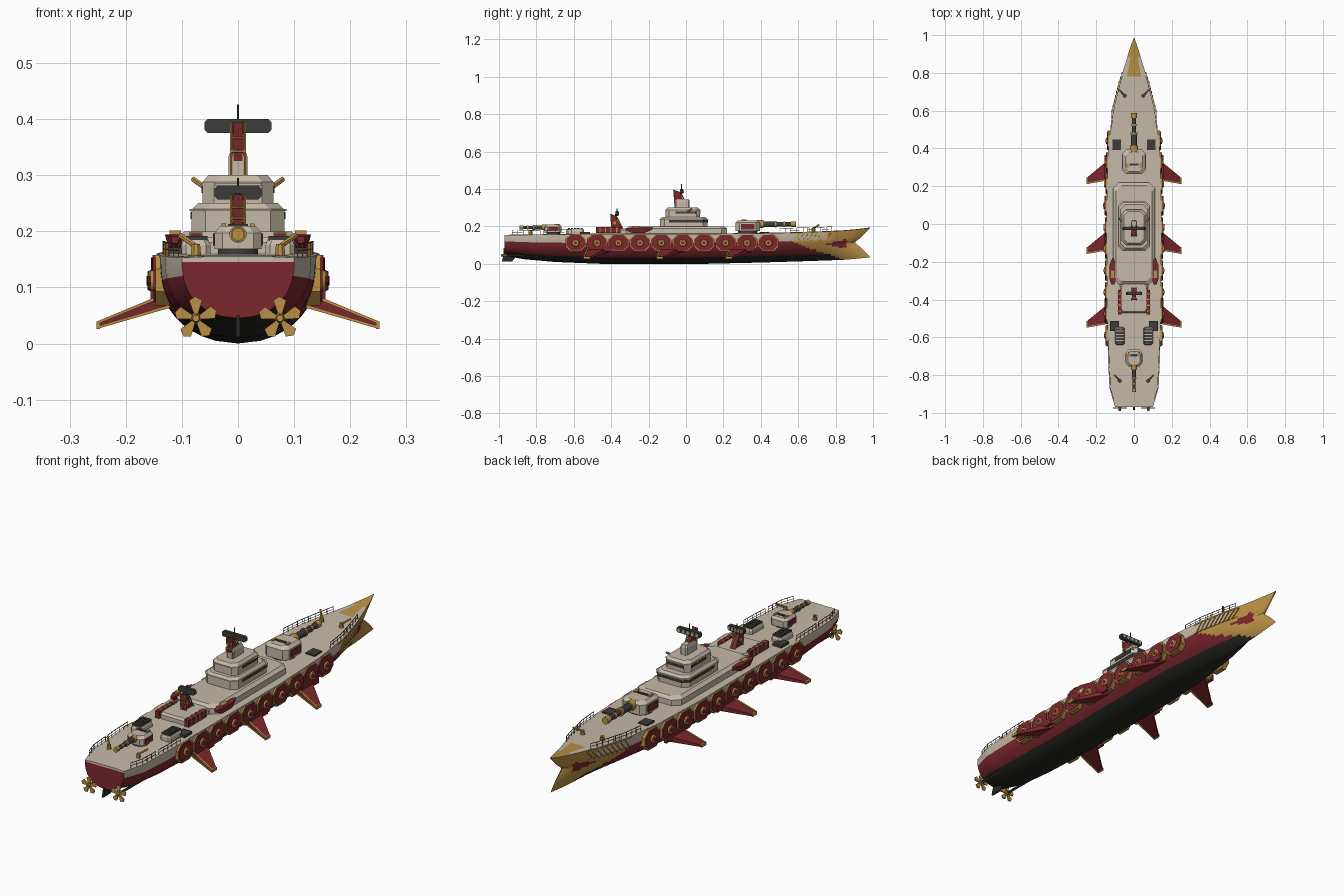
import bpy, bmesh, math
from mathutils import Vector

if "Cube" in bpy.data.objects:
    bpy.data.objects.remove(bpy.data.objects["Cube"])


def material(name, *rgb):
    m = bpy.data.materials.new(name)
    m.use_nodes = True
    m.diffuse_color = (*rgb, 1)
    m.node_tree.nodes["Principled BSDF"].inputs["Base Color"].default_value = (*rgb, 1)
    return m


BEIGE = material("cream paint", .56, .49, .39)
RED = material("deep red", .2, .02, .026)
GOLD = material("gold", .5, .28, .06)
DARK = material("dark grey", .046, .048, .042)
BLACK = material("keel black", .02, .02, .017)
SIDES = (1, -1)


def finish(bm, name, mats, smooth=False):
    bmesh.ops.recalc_face_normals(bm, faces=bm.faces)
    me = bpy.data.meshes.new(name)
    bm.to_mesh(me)
    bm.free()
    ob = bpy.data.objects.new(name, me)
    bpy.context.collection.objects.link(ob)
    for m in mats:
        me.materials.append(m)
    if smooth:
        bpy.ops.object.select_all(action='DESELECT')
        ob.select_set(True)
        bpy.context.view_layer.objects.active = ob
        bpy.ops.object.shade_smooth_by_angle(angle=math.radians(35))
    return ob


def loft(name, rings, mat, smooth=False):
    """Skin a list of equal rings and cap both ends."""
    bm = bmesh.new()
    rows = [[bm.verts.new(p) for p in r] for r in rings]
    n = len(rows[0])
    for a, b in zip(rows, rows[1:]):
        for i in range(n):
            bm.faces.new((a[i], a[(i + 1) % n], b[(i + 1) % n], b[i]))
    bm.faces.new(rows[0])
    bm.faces.new(rows[-1])
    return finish(bm, name, [mat], smooth)


def plan(y0, y1, hw, ch, z, cx=0):
    """Rectangle in plan with chamfered corners."""
    pts = [(hw, y0 + ch), (hw, y1 - ch), (hw - ch, y1), (ch - hw, y1),
           (-hw, y1 - ch), (-hw, y0 + ch), (ch - hw, y0), (hw - ch, y0)]
    return [(cx + x, y, z) for x, y in pts]


def house(name, y0, y1, hw, z0, z1, ch=.02, slope=.008, mat=BEIGE, cx=0):
    zm = z1 - min(.012, (z1 - z0) * .3)
    return loft(name, [plan(y0, y1, hw, ch, z0, cx), plan(y0, y1, hw, ch, zm, cx),
                       plan(y0 + slope, y1 - slope, hw - slope, ch, z1, cx)], mat)


def box(name, c, s, mat):
    x, y, z = c
    a, b, h = (v / 2 for v in s)
    return loft(name, [[(x + i * a, y + j * b, z + k * h) for i, j in
                        ((1, 1), (-1, 1), (-1, -1), (1, -1))] for k in (-1, 1)], mat)


def rod(name, p, q, r, mat, sides=8, r2=None):
    p, q = Vector(p), Vector(q)
    rot = (q - p).to_track_quat('Z', 'Y')
    ring = [Vector((math.cos(t), math.sin(t), 0)) for t in
            ((i + .5) * math.tau / sides for i in range(sides))]
    return loft(name, [[p + rot @ (v * r) for v in ring],
                       [q + rot @ (v * (r2 or r)) for v in ring]], mat, sides > 8)


def slab(name, pts, axis, a, b, mat):
    """Extrude a flat outline along x or y."""
    return loft(name, [[(d, u, v) if axis == 'x' else (u, d, v) for u, v in pts]
                       for d in (a, b)], mat)


# Hull lines: y, half width, keel height, deck height
LINES = [(-.97, .1, .045, .153), (-.87, .13, .025, .155), (-.7, .138, .01, .157),
         (-.45, .143, 0, .16), (.1, .145, 0, .16), (.4, .136, .007, .163),
         (.6, .115, .013, .168), (.75, .078, .018, .173), (.85, .045, .022, .178),
         (.92, .025, .028, .184), (.985, .002, .035, .193)]


def lines(y):
    for a, b in zip(LINES, LINES[1:]):
        if y <= b[0]:
            t = (y - a[0]) / (b[0] - a[0])
            return [p + (q - p) * t for p, q in zip(a[1:], b[1:])]
    return LINES[-1][1:]


LEVELS = [0, .03, .08, .15, .22, .3, .4, .46, .52, .58, .64, .7, .78, .86, .93, 1]


def hull_point(y, v, side):
    w, keel, deck = lines(y)
    bow = min(1, max(0, (y - .3) / .6))
    x = w * math.sqrt(1 - (1 - v) ** 2.6) ** (1 + 1.2 * bow)
    notch = .088 * (1 - abs(2 * v - 1) ** .8) * max(0, (y - .6) / .385) ** 2
    return side * x, y - notch, keel + v * (deck - keel)


def side_colour(c, v):
    if v > .7 and c.y < .76:
        return 0
    wedge = abs(c.z - .105) < (c.y - .75) * .25 and c.y < .86
    if c.y > .58 + 3 * max(0, .11 - c.z) and not wedge:
        return 2
    return 3 if v < .22 and c.y < .82 else 1


def build_hull():
    bm = bmesh.new()
    count, rows = 96, []
    for i in range(count + 1):
        y = -.97 + 1.955 * i / count
        pts = [hull_point(y, v, -1) for v in reversed(LEVELS)] + [hull_point(y, v, 1) for v in LEVELS]
        w, _, deck = lines(y)
        pts += [(w * k, y, deck + .002) for k in (.55, -.55)]
        rows.append([bm.verts.new(p) for p in pts])
    n, m = len(rows[0]), len(LEVELS)
    for a, b in zip(rows, rows[1:]):
        for j in range(n):
            k = (j + 1) % n
            f = bm.faces.new((a[j], a[k], b[k], b[j]))
            c = f.calc_center_median()
            if j >= 2 * m - 1:
                f.material_index = 2 if c.y > .88 or (c.y > .78 and j == 2 * m) else 0
            else:
                i = m - 2 - j if j < m - 1 else max(0, j - m)
                f.material_index = side_colour(c, (LEVELS[i] + LEVELS[i + 1]) / 2)
    # transom
    s = rows[0]
    for i in range(m - 1):
        f = bm.faces.new((s[m - 1 - i], s[m - 2 - i], s[m + i + 1], s[m + i]))
        f.material_index = 0 if LEVELS[i] > .9 else 1
    bm.faces.new((s[0], s[2 * m - 1], s[2 * m], s[2 * m + 1]))
    bmesh.ops.remove_doubles(bm, verts=bm.verts, dist=1e-5)
    finish(bm, "hull", [BEIGE, RED, GOLD, BLACK], True)


build_hull()

# Side armour panels with medallions
for s in SIDES:
    for i in range(10):
        y = -.59 + i * .1145
        x = s * (lines(y)[0] + .002)

        def octagon(hw, z0, z1, ch):
            return [(q, p) for q, _, p in [(y + u, 0, v) for u, v in (
                (hw, z0 + ch), (hw, z1 - ch), (hw - ch, z1), (ch - hw, z1),
                (-hw, z1 - ch), (-hw, z0 + ch), (ch - hw, z0), (hw - ch, z0))]]
        octo = [(u, v) for u, v in octagon(.055, .068, .158, .025)]
        inner = [(u, v) for u, v in octagon(.05, .074, .153, .023)]
        slab("panel_trim", octo, 'x', x - s * .02, x + s * .005, GOLD)
        slab("armour_panel", inner, 'x', x, x + s * .008, RED)
        rod("medallion", (x, y, .112), (x + s * .014, y, .112), .024, GOLD, 12, .017)
        rod("medallion_centre", (x, y, .112), (x + s * .016, y, .112), .009, RED, 8)

# Swept side fins with gold trailing edges
for s in SIDES:
    for y in (.33, -.04, -.43):
        def section(x, y0, y1, z0, z1):
            return [(s * x, y0, z0), (s * x, y1, z0), (s * x, y1, z1), (s * x, y0, z1)]
        loft("side_fin", [section(.11, y + .03, y - .09, .068, .096),
                          section(.25, y - .085, y - .115, .028, .037)], RED)
        for dz in (0, .024):
            loft("fin_trim", [section(.12, y - .088, y - .096, .064 + dz, .07 + dz),
                              section(.251, y - .112, y - .119, .026 + dz * .35, .031 + dz * .35)], GOLD)
        box("fin_tip", (s * .249, y - .1, .0325), (.006, .034, .013), GOLD)
        box("fin_root", (s * .15, y - .03, .08), (.012, .13, .03), RED)

# Feathered bow ornaments
for s in SIDES:
    for i in range(9):
        y = .57 + i * .025
        low, high = Vector(hull_point(y, .68, s)), Vector(hull_point(y + .035, .93, s))
        out = Vector((s * .002, 0, 0))
        rod("bow_feather", low + out, high + out, .004, GOLD, 4)
    for v in (.7, .96):
        for a in range(8):
            rod("bow_moulding", hull_point(.56 + a * .03, v, s), hull_point(.59 + a * .03, v, s), .003, GOLD, 4)

# Superstructure tiers
house("superstructure_base", -.32, .22, .11, .157, .2, .03, .015)
house("bridge_lower", -.14, .115, .083, .198, .25, .025, .012)
house("bridge_upper", -.11, .075, .063, .248, .3, .02, .01)
for y0, y1, hw, z in ((-.14, .115, .083, .222), (-.11, .075, .063, .268)):
    loft("bridge_windows", [plan(y0 + .03, y1 + .002, hw + .002, .025, z + k, 0) for k in (0, .012)], DARK)
    loft("roof_lip", [plan(y0 - .003, y1 + .004, hw + .003, .025, z + k, 0) for k in (.014, .018)], BEIGE)
house("aft_deckhouse", -.47, -.31, .075, .157, .19, .012)
house("mast_block", -.06, .02, .017, .298, .345, .006, .004)


# Finned masts with radar bars
def mast(y, z, h, hw, radar_z, top):
    k = h / .1
    slab("mast", [(y + .035 * k, z), (y - .04 * k, z), (y - .048 * k, z + h),
                  (y - .015 * k, z + h * .9), (y + .005 * k, z + h * .45)], 'x', -.008, .008, RED)
    for s in SIDES:
        rod("mast_trim", (s * .012, y - .04 * k, z), (s * .012, y - .048 * k, z + h), .003, GOLD, 6)
        rod("mast_trim_front", (s * .01, y + .035 * k, z), (s * .01, y - .012 * k, z + h * .9), .003, GOLD, 6)
        rod("mast_crest", (0, y - .022 * k, z + h * .4), (s * .011, y - .022 * k, z + h * .4), .011 * k, GOLD, 8)
    for f in (.45, .7):
        rod("mast_step", (-.013, y - .045 * k, z + h * f), (.013, y - .045 * k, z + h * f), .002, GOLD, 6)
    c = .006
    bar = [(hw, radar_z + c), (hw, radar_z + .025 - c), (hw - c, radar_z + .025), (c - hw, radar_z + .025),
           (-hw, radar_z + .025 - c), (-hw, radar_z + c), (c - hw, radar_z), (hw - c, radar_z)]
    slab("radar_bar", bar, 'y', y - .012, y + .004, DARK)
    for i in range(5):
        box("radar_slat", ((i - 2) * hw * .38, y + .006, radar_z + .0125), (hw * .2, .004, .015), BEIGE)
    rod("radar_post", (0, y - .01, z + h * .4), (0, y - .01, radar_z + .01), .006, DARK)
    rod("antenna", (0, y - .004, radar_z), (0, y - .004, top), .002, DARK, 6)


mast(-.02, .3, .095, .06, .375, .426)
mast(-.365, .188, .078, .042, .257, .295)


# Gun turrets
def turret(y, d, k, z):
    rod("turret_ring", (0, y, z - .01), (0, y, z + .012 * k), .052 * k, DARK, 16)
    house("turret", y - .065 * k, y + .065 * k, .06 * k, z + .008 * k, z + .066 * k, .02 * k, .014 * k)
    gz = z + .045 * k
    for s in SIDES:
        box("turret_cheek", (s * .058 * k, y, z + .032 * k), (.012 * k, .07 * k, .03 * k), RED)
        box("turret_sight", (s * .036 * k, y - d * .02, z + .066 * k), (.012 * k, .025, .01), GOLD)
    box("turret_hatch", (0, y - d * .015, z + .067 * k), (.05 * k, .012, .006), DARK)
    for name, a, b, r, m in (("gun_mantlet", .05, .085, .022, GOLD), ("gun_barrel", .08, .25, .012, DARK),
                             ("gun_sleeve", .08, .145, .016, DARK), ("gun_ring", .145, .155, .019, GOLD),
                             ("gun_band", .19, .2, .015, GOLD), ("gun_muzzle", .232, .258, .016, GOLD)):
        rod(name, (0, y + d * a * k, gz), (0, y + d * b * k, gz), r * k, m, 12)


turret(.33, 1, 1, .167)
turret(-.71, -1, .7, .163)

# Deck fittings on both sides
for s in SIDES:
    for x, y in ((.092, .42), (.103, -.54)):
        box("deck_grating", (s * x, y, .164), (.046, .054, .014), DARK)
    house("missile_housing", -.64, -.545, .026, .155, .185, .008, .004, BEIGE, s * .075)
    for i in range(5):
        box("missile_slat", (s * .075, -.626 + i * .0168, .188), (.042, .012, .008), DARK)
    hull_rings = [[(s * .112 + a * w, y, z + b * h) for a, b in ((1, 1), (.6, -1), (-.6, -1), (-1, 1))]
                  for y, w, z, h in ((-.32, .008, .185, .006), (-.29, .018, .18, .014),
                                     (-.22, .018, .18, .014), (-.18, .003, .188, .006))]
    loft("launch_boat", hull_rings, RED)
    box("boat_cabin", (s * .112, -.265, .196), (.02, .04, .01), GOLD)
    box("torpedo_rack", (s * .075, -.415, .18), (.02, .13, .032), RED)
    for i in range(4):
        box("rack_band", (s * .075, -.46 + i * .03, .181), (.024, .006, .034), GOLD)
    # light guns
    for x, y, z in ((.05, .68, .17), (.075, -.83, .155), (.052, 0, .255)):
        rod("light_gun_base", (s * x, y, z - .01), (s * x, y, z + .022), .011, GOLD, 8, .008)
        rod("light_gun", (s * x, y, z + .018), (s * (x + .028), y + .03, z + .038), .005, GOLD, 6)
    # deck rails
    for start in (-.93, -.76, .5, .63):
        ys = [start + i * .03 for i in range(6)]
        pts = [Vector((s * (lines(y)[0] - .006), y, lines(y)[2])) for y in ys]
        up = Vector((0, 0, .024))
        for p in pts:
            rod("rail_post", p, p + up, .0015, GOLD, 4)
        for p, q in zip(pts, pts[1:]):
            rod("deck_rail", p + up, q + up, .0015, DARK, 4)
            rod("deck_rail_low", p + up / 2, q + up / 2, .001, DARK, 4)
    # propellers
    rod("propeller_shaft", (s * .07, -.78, .04), (s * .075, -.965, .045), .006, DARK)
    rod("propeller_hub", (s * .075, -.96, .045), (s * .075, -.99, .045), .011, GOLD, 8, .006)
    for i in range(5):
        t = i * math.tau / 5 + .3
        blade = [(s * .075 + r * math.cos(t + a), .045 + r * math.sin(t + a))
                 for r, a in ((.006, -.5), (.034, -.32), (.039, .05), (.034, .38), (.006, .5))]
        slab("propeller_blade", blade, 'y', -.977, -.971, GOLD)

# Rudder
slab("rudder", [(-.985, .012), (-.93, .012), (-.9, .05), (-.975, .05)], 'x', -.004, .004, BLACK)
